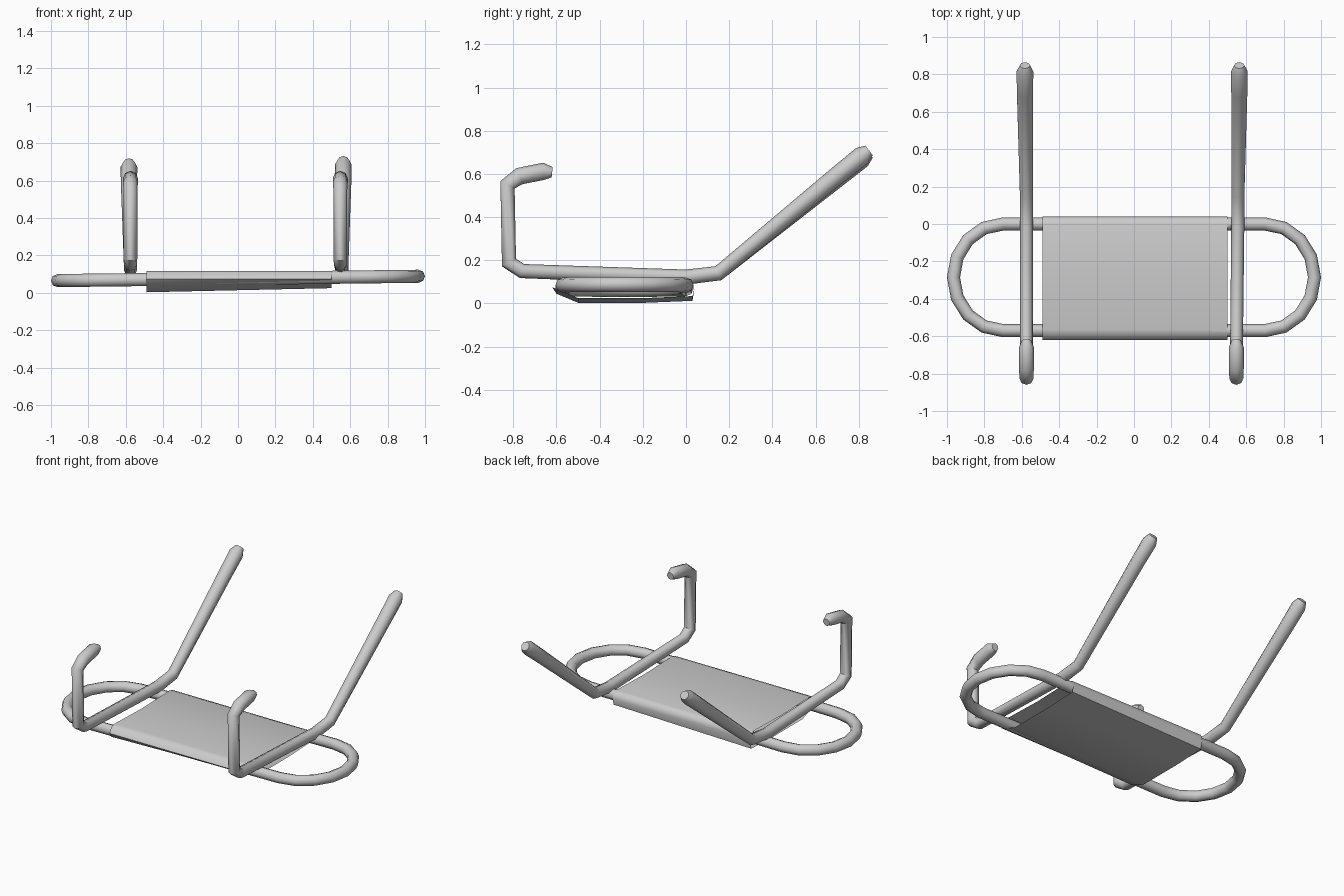
import bpy, bmesh, math

if "Cube" in bpy.data.objects:
    bpy.data.objects.remove(bpy.data.objects["Cube"])

grey = bpy.data.materials.new("light grey")
grey.diffuse_color = (0.6, 0.6, 0.6, 1)
grey.use_nodes = True
grey.node_tree.nodes["Principled BSDF"].inputs["Base Color"].default_value = grey.diffuse_color


def finish(obj, angle):
    obj.data.materials.clear()
    obj.data.materials.append(grey)
    bpy.ops.object.select_all(action='DESELECT')
    obj.select_set(True)
    bpy.context.view_layer.objects.active = obj
    bpy.ops.object.shade_smooth_by_angle(angle=math.radians(angle))


def tube(name, path, cyclic=False):
    """Bent tube through points (x, y, z, radius)."""
    curve = bpy.data.curves.new(name, 'CURVE')
    curve.dimensions = '3D'
    curve.bevel_depth = 1.0
    curve.bevel_resolution = 2
    curve.use_fill_caps = not cyclic
    spline = curve.splines.new('POLY')
    spline.points.add(len(path) - 1)
    for p, (x, y, z, r) in zip(spline.points, path):
        p.co = (x, y, z, 1)
        p.radius = r
    spline.use_cyclic_u = cyclic
    obj = bpy.data.objects.new(name, curve)
    bpy.context.collection.objects.link(obj)
    bpy.ops.object.select_all(action='DESELECT')
    obj.select_set(True)
    bpy.context.view_layer.objects.active = obj
    bpy.ops.object.convert(target='MESH')
    finish(bpy.context.object, 50)


# Oval frame: straight front and back bars with rounded ends
ring = []
for side, start in ((1, -90), (-1, 90)):
    for i in range(9):
        a = math.radians(start + 22.5 * i)
        x = side * 0.70 + 0.265 * math.cos(a)
        ring.append((x, -0.285 + 0.285 * math.sin(a), 0.077 + 0.012 * x, 0.035))
tube("oval_frame", ring, cyclic=True)

# Side rails: rear prong, flat run under the seat edge, upright and hooked front
for name, x, lift, shift in (("left_rail", -0.575, 0.0, 0.0),
                             ("right_rail", 0.555, 0.012, -0.008)):
    out = math.copysign(0.008, x)
    f = x + shift
    tube(name, [
        (x + out, 0.848, 0.697 + lift, 0.028),
        (x + out, 0.815, 0.672 + lift, 0.045),
        (x + out, 0.70, 0.58 + lift, 0.043),
        (x, 0.15, 0.140, 0.035),
        (x, 0.00, 0.122, 0.035),
        (f, -0.76, 0.150, 0.034),
        (f, -0.82, 0.19, 0.037),
        (f, -0.827, 0.55, 0.037),
        (f, -0.77, 0.590, 0.040),
        (f, -0.66, 0.612, 0.040),
        (f, -0.62, 0.608, 0.024),
    ])

# Sling seat: fabric sleeve wrapped over both bars, underside sagging to the left
profile = [(-0.50, 0.003), (-0.60, 0.045), (-0.62, 0.075), (-0.60, 0.11),
           (-0.565, 0.118), (-0.285, 0.110), (0.0, 0.118), (0.03, 0.108),
           (0.04, 0.075), (0.03, 0.012), (-0.19, 0.003)]
bm = bmesh.new()
rows = []
for x in (-0.49, 0.0, 0.50):
    raise_low = 0.022 * (x + 0.49) / 0.99
    rows.append([bm.verts.new((x, y, z + (raise_low if z < 0.05 else 0)))
                 for y, z in profile])
n = len(profile)
for a, b in zip(rows, rows[1:]):
    for i in range(n):
        j = (i + 1) % n
        bm.faces.new((a[i], a[j], b[j], b[i]))
bmesh.ops.recalc_face_normals(bm, faces=bm.faces)
mesh = bpy.data.meshes.new("sling_seat")
bm.to_mesh(mesh)
bm.free()
seat = bpy.data.objects.new("sling_seat", mesh)
bpy.context.collection.objects.link(seat)
finish(seat, 60)
